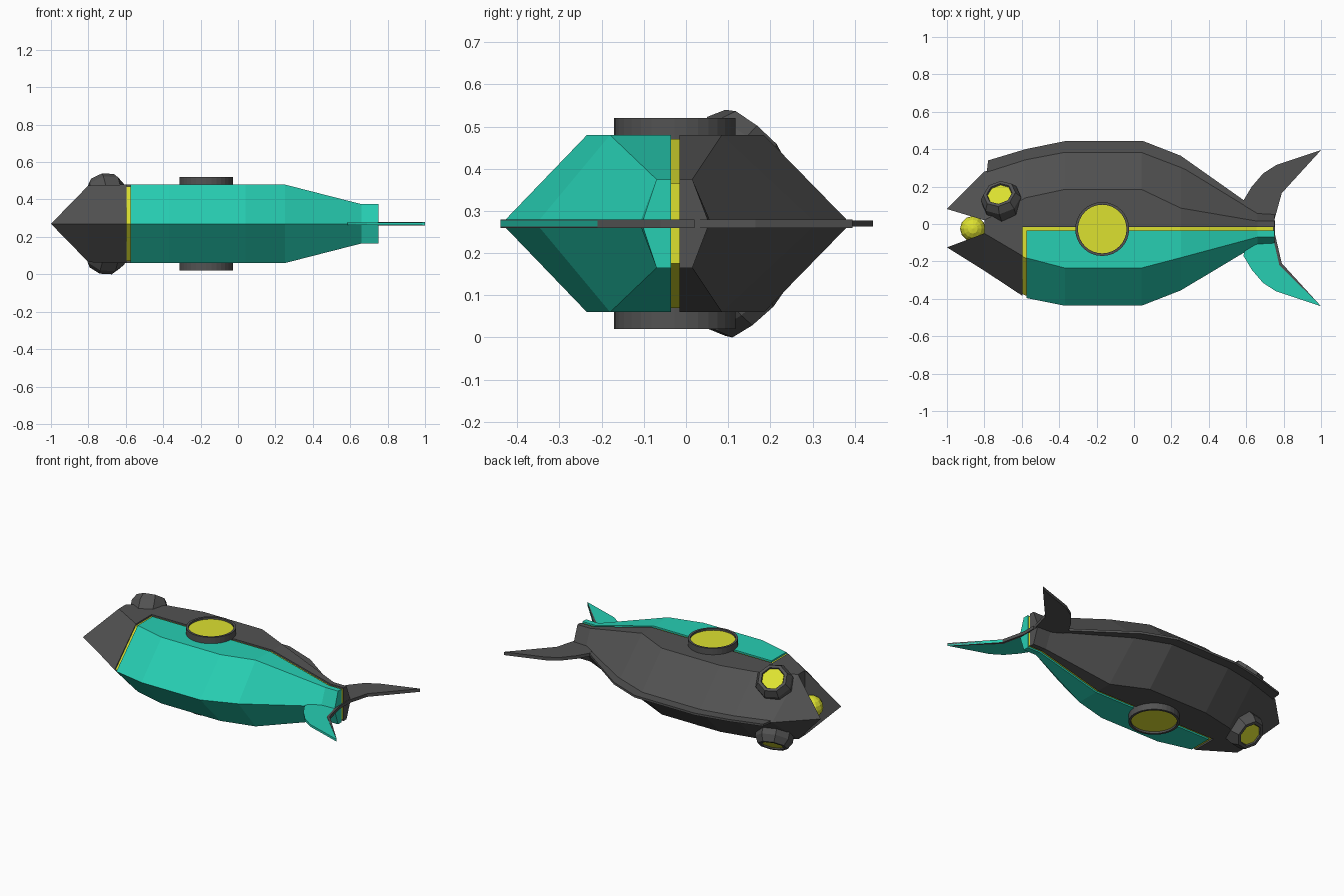
import bpy, bmesh
from mathutils import Vector

if "Cube" in bpy.data.objects:
    bpy.data.objects.remove(bpy.data.objects["Cube"])

ZC = 0.27  # mid-plane of the fish, which lies on its side


def material(name, rgb):
    m = bpy.data.materials.new(name)
    m.diffuse_color = (*rgb, 1)
    m.use_nodes = True
    m.node_tree.nodes["Principled BSDF"].inputs["Base Color"].default_value = m.diffuse_color
    return m


TEAL = material("teal", (0.02, 0.62, 0.45))
YELLOW = material("yellow", (0.72, 0.75, 0.03))
GREY = material("dark_grey", (0.085, 0.085, 0.085))


def finish(name, bm, mat):
    bmesh.ops.recalc_face_normals(bm, faces=bm.faces)
    me = bpy.data.meshes.new(name)
    bm.to_mesh(me)
    bm.free()
    me.materials.append(mat)
    ob = bpy.data.objects.new(name, me)
    bpy.context.collection.objects.link(ob)
    return ob


# Body stations: x, top y, upper flat y, lower flat y, bottom y, half thickness
STATIONS = [
    (-0.80, 0.28, 0.02, -0.05, -0.25, 0.205),
    (-0.58, 0.35, 0.14, -0.18, -0.395, 0.21),
    (-0.37, 0.39, 0.185, -0.235, -0.437, 0.21),
    (0.04, 0.39, 0.185, -0.235, -0.437, 0.21),
    (0.25, 0.31, 0.085, -0.18, -0.355, 0.21),
    (0.66, 0.06, 0.015, -0.07, -0.11, 0.105),
    (0.75, 0.055, 0.015, -0.07, -0.105, 0.105),
]


def body_part(name, mat, cuts, inset=0.0):
    """Loft the whole hull, then keep the side of each cut plane its normal points to."""
    bm = bmesh.new()
    rings = []
    for x, t, a, b, u, h in STATIONS:
        t, u, h = t - inset * 1.4, u + inset * 1.4, h - inset
        x -= inset * 0.4
        rings.append([bm.verts.new((x, y, ZC + z)) for y, z in
                      ((t, 0), (a, h), (b, h), (u, 0), (b, -h), (a, -h))])
    for r, s in zip(rings, rings[1:]):
        for i in range(6):
            j = (i + 1) % 6
            bm.faces.new((r[i], r[j], s[j], s[i]))
    bm.faces.new(rings[-1])
    # open mouth: two pointed jaws around a flat back wall
    r = rings[0]
    up = bm.verts.new((-1.0, 0.08, ZC))
    low = bm.verts.new((-1.0, -0.125, ZC))
    for f in ((r[0], r[1], up), (r[0], r[5], up), (r[1], r[5], up),
              (r[3], r[2], low), (r[3], r[4], low), (r[2], r[4], low),
              (r[1], r[2], r[4], r[5])):
        bm.faces.new(f)
    bmesh.ops.recalc_face_normals(bm, faces=bm.faces)
    for co, no in cuts:
        geom = bm.verts[:] + bm.edges[:] + bm.faces[:]
        bmesh.ops.bisect_plane(bm, geom=geom, plane_co=co, plane_no=no, clear_inner=True)
        bmesh.ops.holes_fill(bm, edges=[e for e in bm.edges if e.is_boundary], sides=0)
    return finish(name, bm, mat)


def prism(name, pts, thick, mat):
    bm = bmesh.new()
    lo, hi = ([bm.verts.new((x, y, ZC + s * thick / 2)) for x, y in pts] for s in (-1, 1))
    bm.faces.new(lo)
    bm.faces.new(hi)
    for i in range(len(pts)):
        j = (i + 1) % len(pts)
        bm.faces.new((lo[i], lo[j], hi[j], hi[i]))
    return finish(name, bm, mat)


def lathe(name, profile, sides, centre, normal, mat):
    """Spin (radius, height) rings about the normal and cap both ends."""
    bm = bmesh.new()
    rings = []
    for rad, h in profile:
        c = bmesh.ops.create_circle(bm, segments=sides, radius=rad)["verts"]
        for v in c:
            v.co.z = h
        rings.append(c)
    for r, s in zip(rings, rings[1:]):
        for i in range(sides):
            j = (i + 1) % sides
            bm.faces.new((r[i], r[j], s[j], s[i]))
    bm.faces.new(rings[0])
    bm.faces.new(rings[-1])
    rot = Vector((0, 0, 1)).rotation_difference(Vector(normal)).to_matrix()
    for v in bm.verts:
        v.co = rot @ v.co + Vector(centre)
    return finish(name, bm, mat)


# Hull: grey back and lower head, teal belly, recessed yellow seam between them
body_part("upper_body", GREY, [((0, -0.015, 0), (0, 1, 0))])
body_part("lower_head", GREY, [((-0.595, 0, 0), (-1, 0, 0)), ((0, -0.015, 0), (0, -1, 0))])
body_part("belly_panel", TEAL, [((-0.575, 0, 0), (1, 0, 0)), ((0, -0.035, 0), (0, -1, 0))])
body_part("seam_trim", YELLOW, [((-0.6, 0, 0), (1, 0, 0)), ((0, -0.01, 0), (0, -1, 0))], 0.01)

# Thin fins
prism("dorsal_fin", [(-0.79, 0.25), (-0.78, 0.34), (-0.58, 0.40), (-0.37, 0.443), (0.05, 0.443),
                     (0.25, 0.365), (0.59, 0.125), (0.66, 0.03), (0.2, 0.1), (-0.4, 0.2)],
      0.014, GREY)
lobe = [(0.62, -0.01), (0.585, 0.125), (0.63, 0.20), (0.69, 0.27), (0.76, 0.315),
        (1.0, 0.395), (0.79, 0.165), (0.75, 0.02)]
prism("upper_tail_fin", lobe, 0.02, GREY)
prism("lower_tail_fin", [(x, -0.045 - y) for x, y in lobe], 0.014, TEAL)
prism("tail_trim", [(0.74, 0.02), (0.755, 0.02), (0.755, -0.06), (0.79, -0.21), (1.0, -0.44),
                    (0.777, -0.22), (0.74, -0.06)], 0.02, GREY)

# Ball in the mouth
bm = bmesh.new()
bmesh.ops.create_uvsphere(bm, u_segments=12, v_segments=8, radius=0.068)
for v in bm.verts:
    v.co += Vector((-0.862, -0.025, ZC))
finish("mouth_ball", bm, YELLOW)

# Eyes and round side windows on both flanks
for side, s in (("top", 1), ("bottom", -1)):
    eye = (-0.72, 0.162, ZC + s * 0.215)
    n = Vector((-0.2, 0.62, s * 0.75)).normalized()
    lathe(side + "_eye_rim", [(0.11, -0.1), (0.11, -0.04), (0.088, 0), (0.07, 0), (0.066, -0.012)],
          8, eye, n, GREY)
    lathe(side + "_eye", [(0.066, -0.03), (0.066, -0.008)], 8, eye, n, YELLOW)
    win = (-0.17, -0.027, ZC + s * 0.25)
    lathe(side + "_window_rim", [(0.144, -0.08), (0.144, 0), (0.13, 0), (0.13, -0.02)],
          32, win, (0, 0, s), GREY)
    lathe(side + "_window", [(0.13, -0.05), (0.13, -0.012)], 32, win, (0, 0, s), YELLOW)
